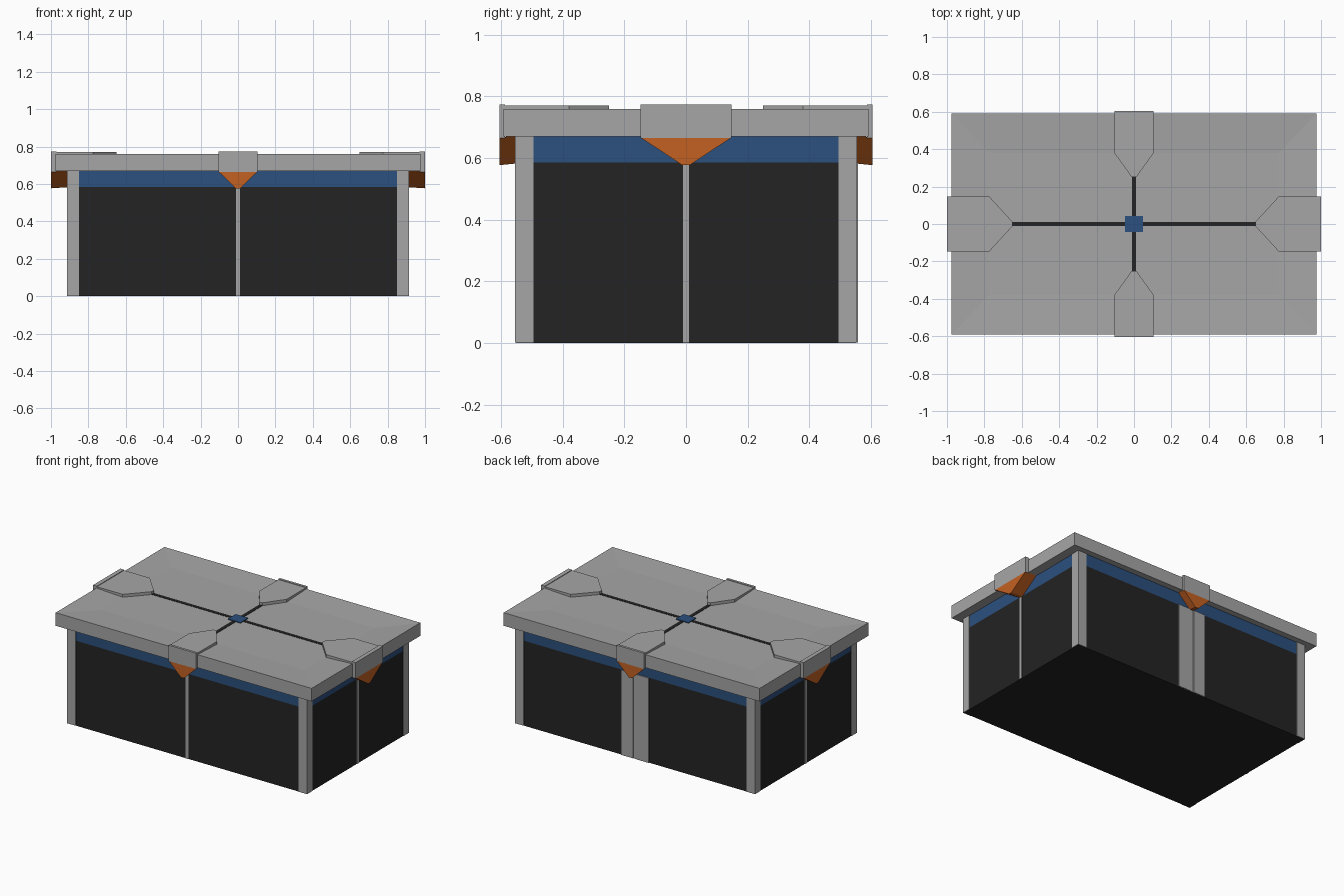
import bpy, bmesh, math
from mathutils import Matrix

if "Cube" in bpy.data.objects:
    bpy.data.objects.remove(bpy.data.objects["Cube"])


def material(name, rgb):
    m = bpy.data.materials.new(name)
    m.diffuse_color = (*rgb, 1)
    m.use_nodes = True
    m.node_tree.nodes["Principled BSDF"].inputs["Base Color"].default_value = m.diffuse_color
    return m


GREY = material("grey_metal", (0.38, 0.38, 0.38))
DARK = material("black_panel", (0.017, 0.017, 0.017))
BLUE = material("blue_trim", (0.025, 0.08, 0.21))
ORANGE = material("orange_clasp", (0.55, 0.12, 0.016))


def finish(name, bm, mat):
    bmesh.ops.recalc_face_normals(bm, faces=bm.faces)
    me = bpy.data.meshes.new(name)
    bm.to_mesh(me)
    bm.free()
    me.materials.append(mat)
    ob = bpy.data.objects.new(name, me)
    bpy.context.collection.objects.link(ob)
    return ob


def box(name, x0, x1, y0, y1, z0, z1, mat):
    bm = bmesh.new()
    bmesh.ops.create_cube(bm, size=1)
    for v in bm.verts:
        v.co = (x1 if v.co.x > 0 else x0, y1 if v.co.y > 0 else y0, z1 if v.co.z > 0 else z0)
    return finish(name, bm, mat)


def prism(name, pts, shift, mat, angle):
    """Extrude a polygon by a vector, then turn it about z."""
    bm = bmesh.new()
    face = bm.faces.new([bm.verts.new(p) for p in pts])
    ext = bmesh.ops.extrude_face_region(bm, geom=[face], use_keep_orig=True)
    moved = [g for g in ext["geom"] if isinstance(g, bmesh.types.BMVert)]
    bmesh.ops.translate(bm, verts=moved, vec=shift)
    bmesh.ops.rotate(bm, verts=bm.verts, matrix=Matrix.Rotation(angle, 3, 'Z'))
    return finish(name, bm, mat)


# Body: dark panels below, blue band above
box("body_panels", -0.911, 0.911, -0.551, 0.551, 0, 0.585, DARK)
box("blue_band", -0.911, 0.911, -0.551, 0.551, 0.585, 0.67, BLUE)

# Corner posts
for sx in (-1, 1):
    for sy in (-1, 1):
        xs = sorted((sx * 0.85, sx * 0.915))
        ys = sorted((sy * 0.495, sy * 0.555))
        box("corner_post", *xs, *ys, 0.001, 0.67, GREY)

# Centre seams on every side, and the paired rear columns
for s in (-1, 1):
    ys = sorted((s * 0.54, s * 0.555))
    xs = sorted((s * 0.90, s * 0.915))
    box("long_side_seam", -0.01, 0.01, *ys, 0.001, 0.585, GREY)
    box("end_seam", *xs, -0.01, 0.01, 0.001, 0.585, GREY)
    xs = sorted((s * 0.014, s * 0.105))
    box("rear_column", *xs, 0.54, 0.558, 0.001, 0.585, GREY)

# Lid slab with a shallow sunken centre
lid = box("lid", -0.975, 0.975, -0.592, 0.592, 0.67, 0.76, GREY)
bm = bmesh.new()
bm.from_mesh(lid.data)
top = max(bm.faces, key=lambda f: f.calc_center_median().z)
bmesh.ops.inset_region(bm, faces=[top], thickness=0.2)
for v in top.verts:
    v.co.x = math.copysign(0.775, v.co.x)
    v.co.y = math.copysign(0.38, v.co.y)
    v.co.z = 0.75
bm.to_mesh(lid.data)
bm.free()

# Lid grooves and centre square
box("long_groove", -0.66, 0.66, -0.012, 0.012, 0.74, 0.752, DARK)
box("cross_groove", -0.012, 0.012, -0.26, 0.26, 0.74, 0.752, DARK)
box("centre_square", -0.048, 0.048, -0.042, 0.042, 0.74, 0.756, BLUE)


# Clasp: tapered tab on the lid, lip over the edge, orange wedge below
def clasp(prefix, angle, half, outer, edge, shoulder, tip, wall):
    tab = [(-half, -outer, 0.73), (half, -outer, 0.73), (half, -shoulder, 0.73),
           (0.012, -tip, 0.73), (-0.012, -tip, 0.73), (-half, -shoulder, 0.73)]
    prism(prefix + "_clasp_tab", tab, (0, 0, 0.04), GREY, angle)
    lip = [(-half, -outer, 0.665), (half, -outer, 0.665),
           (half, -outer, 0.774), (-half, -outer, 0.774)]
    prism(prefix + "_clasp_lip", lip, (0, outer - edge + 0.004, 0), GREY, angle)
    wedge = [(-half, -outer, 0.667), (half, -outer, 0.667),
             (0.012, -outer, 0.577), (-0.012, -outer, 0.577)]
    prism(prefix + "_clasp_wedge", wedge, (0, outer - wall + 0.01, 0.006), ORANGE, angle)


for name, angle in (("front", 0), ("back", math.pi)):
    clasp(name, angle, 0.105, 0.605, 0.592, 0.38, 0.25, 0.555)
for name, angle in (("right", math.pi / 2), ("left", -math.pi / 2)):
    clasp(name, angle, 0.148, 1.0, 0.975, 0.775, 0.65, 0.915)
